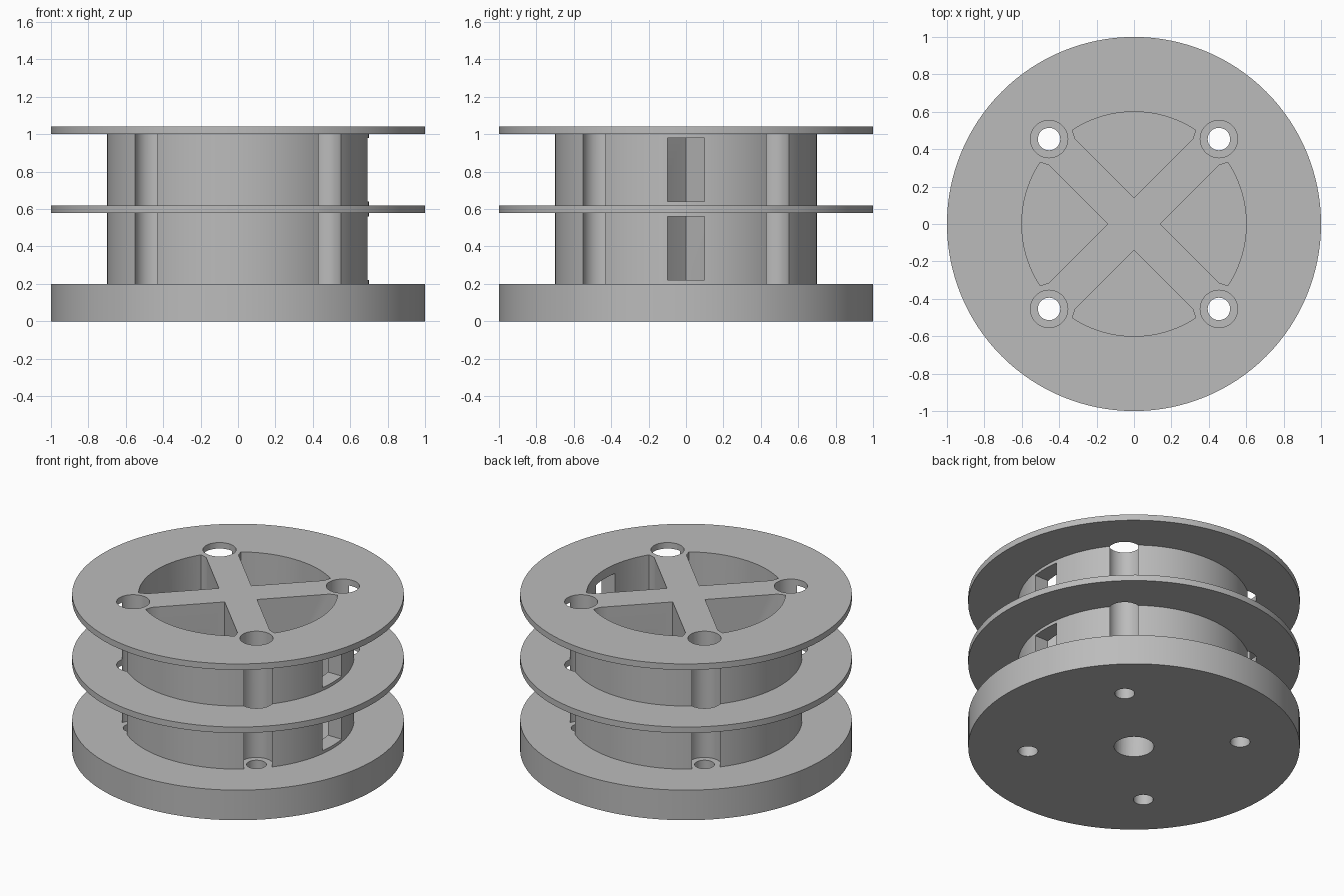
import bpy, bmesh, math
from mathutils import Matrix, Vector

cube = bpy.data.objects.get("Cube")
if cube:
    bpy.data.objects.remove(cube, do_unlink=True)

grey = bpy.data.materials.new("plain grey")
grey.use_nodes = True
colour = (0.5, 0.5, 0.5, 1)
grey.diffuse_color = colour
grey.node_tree.nodes["Principled BSDF"].inputs["Base Color"].default_value = colour

HUB, RIM, TOP = 0.7, 1.0, 1.04
BASE_TOP = 0.2
BOLT = 0.454
CORNERS = [(x * BOLT, y * BOLT) for x in (-1, 1) for y in (-1, 1)]


def circle(r, n, cx=0, cy=0):
    return [(cx + r * math.cos(2 * math.pi * i / n),
             cy + r * math.sin(2 * math.pi * i / n)) for i in range(n)]


def prism(bm, outline, z0, z1):
    """Extrude a flat outline from z0 up to z1."""
    face = bm.faces.new([bm.verts.new((x, y, z0)) for x, y in outline])
    ext = bmesh.ops.extrude_face_region(bm, geom=[face])
    moved = [v for v in ext["geom"] if isinstance(v, bmesh.types.BMVert)]
    bmesh.ops.translate(bm, verts=moved, vec=(0, 0, z1 - z0))


def finish(bm, name):
    bmesh.ops.recalc_face_normals(bm, faces=bm.faces)
    mesh = bpy.data.meshes.new(name)
    bm.to_mesh(mesh)
    bm.free()
    mesh.materials.append(grey)
    obj = bpy.data.objects.new(name, mesh)
    bpy.context.collection.objects.link(obj)
    return obj


# Turned body: thick base, hub and two thin flanges
profile = [(0, 0), (RIM, 0), (RIM, BASE_TOP), (HUB, BASE_TOP), (HUB, 0.58),
           (RIM, 0.58), (RIM, 0.62), (HUB, 0.62), (HUB, 1.0), (RIM, 1.0),
           (RIM, TOP), (0, TOP)]
bm = bmesh.new()
verts = [bm.verts.new((r, 0, z)) for r, z in profile]
edges = [bm.edges.new(pair) for pair in zip(verts, verts[1:])]
bmesh.ops.spin(bm, geom=verts + edges, cent=(0, 0, 0), axis=(0, 0, 1),
               angle=2 * math.pi, steps=128)
bmesh.ops.remove_doubles(bm, verts=bm.verts, dist=0.0001)
body = finish(bm, "spool_body")

# Wide bores that notch the hub, down to the base
bm = bmesh.new()
for x, y in CORNERS:
    prism(bm, circle(0.1, 48, x, y), BASE_TOP, 1.2)
cutters = [finish(bm, "bore_cutter")]

# Screw holes through the base and the blind shaft hole
bm = bmesh.new()
for x, y in CORNERS:
    prism(bm, circle(0.06, 40, x, y), -0.1, 0.3)
prism(bm, circle(0.12, 48), -0.1, 0.5)
cutters.append(finish(bm, "base_hole_cutter"))

# Four pockets that leave a diagonal cross
limit = math.atan2(0.33, 0.502)
arc = [(0.6 * math.cos(a), 0.6 * math.sin(a))
       for a in (limit * (1 - i / 12) for i in range(25))]
pocket = [(0.14, 0), (0.455, 0.315)] + arc + [(0.455, -0.315)]
bm = bmesh.new()
for k in range(4):
    turn = Matrix.Rotation(k * math.pi / 2, 3, "Z")
    prism(bm, [(turn @ Vector((x, y, 0))).xy for x, y in pocket], BASE_TOP, 1.2)
cutters.append(finish(bm, "pocket_cutter"))

# One window per drum level in the left wall
bm = bmesh.new()
for z0, z1 in ((0.22, 0.56), (0.64, 0.98)):
    prism(bm, [(0.5, -0.1), (0.8, -0.1), (0.8, 0.1), (0.5, 0.1)], z0, z1)
cutters.append(finish(bm, "window_cutter"))

# Cut the body and drop the cutters
for cutter in cutters:
    cutter.hide_render = True
    mod = body.modifiers.new(cutter.name, "BOOLEAN")
    mod.operation = "DIFFERENCE"
    mod.solver = "EXACT"
    mod.object = cutter
bpy.context.view_layer.update()
graph = bpy.context.evaluated_depsgraph_get()
result = bpy.data.meshes.new_from_object(body.evaluated_get(graph))
body.modifiers.clear()
body.data = result
for cutter in cutters:
    bpy.data.objects.remove(cutter, do_unlink=True)

bpy.ops.object.select_all(action="DESELECT")
body.select_set(True)
bpy.context.view_layer.objects.active = body
bpy.ops.object.shade_smooth_by_angle(angle=math.radians(30))
